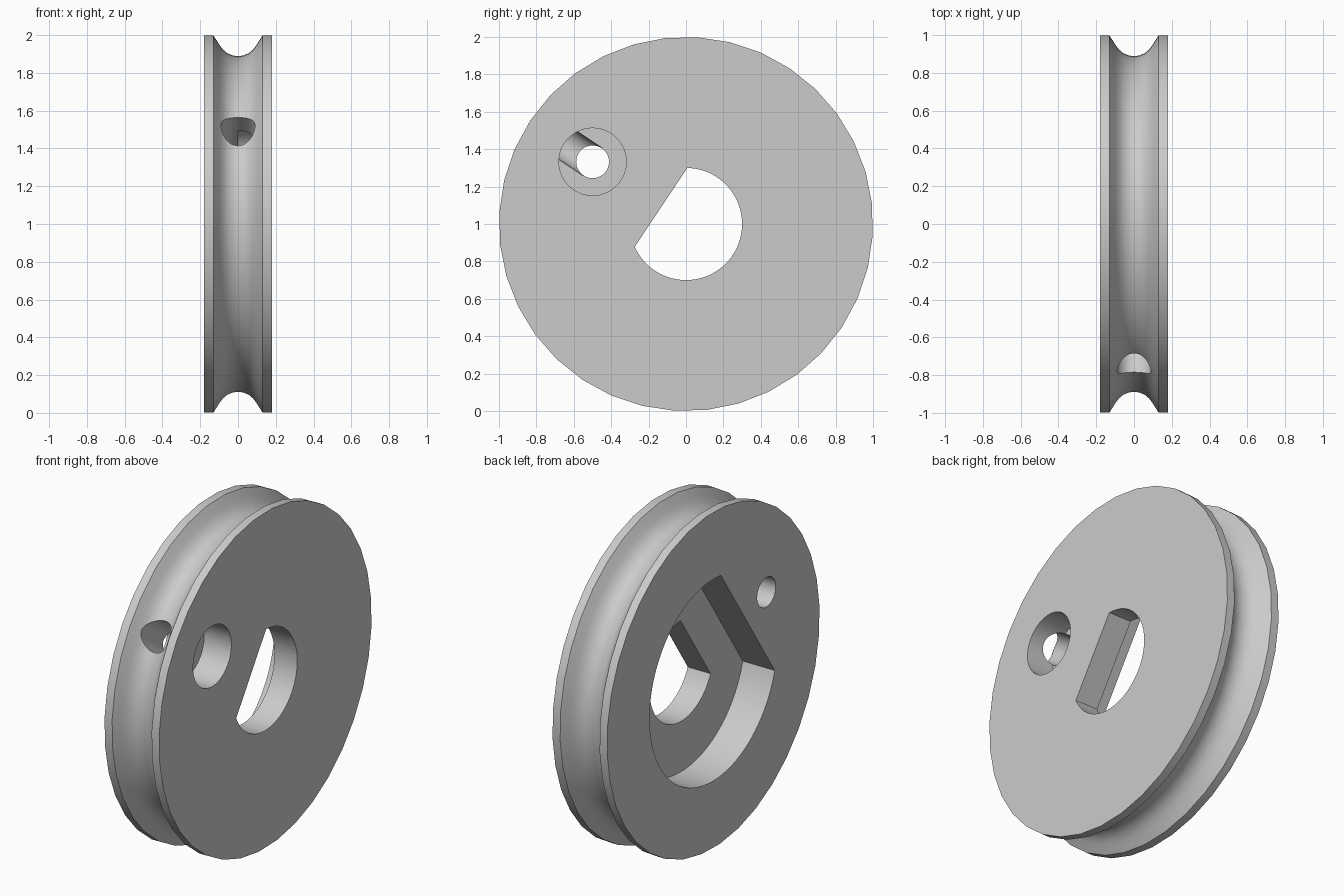
import bpy, bmesh, math
from mathutils import Matrix, Vector

old = bpy.data.objects.get("Cube")
if old:
    bpy.data.objects.remove(old, do_unlink=True)

HALF = 0.18                        # half thickness of the wheel
PHI = math.atan2(0.333, -0.5)      # direction of the cord hole around the x axis
AXIS = Vector((0, math.cos(PHI), math.sin(PHI)))
CORD = AXIS * 0.6                  # centre of the cord hole

grey = bpy.data.materials.new("plain grey")
grey.use_nodes = True
colour = (0.6, 0.6, 0.6, 1)
grey.diffuse_color = colour
grey.node_tree.nodes["Principled BSDF"].inputs["Base Color"].default_value = colour


def make(name, bm):
    bmesh.ops.recalc_face_normals(bm, faces=bm.faces)
    mesh = bpy.data.meshes.new(name)
    bm.to_mesh(mesh)
    bm.free()
    mesh.materials.append(grey)
    obj = bpy.data.objects.new(name, mesh)
    bpy.context.collection.objects.link(obj)
    obj.location.z = 1
    return obj


def round_cut(name, radius, x0, x1, centre=Vector(), flat=None, steps=64):
    """Prism along x; with flat set, a chord at that distance makes it a D."""
    bm = bmesh.new()
    half = math.acos(flat / radius) if flat else math.pi / steps
    sweep = 2 * (math.pi - half)
    verts = []
    for i in range(steps):
        a = PHI + half + sweep * i / (steps - 1)
        verts.append(bm.verts.new(centre + Vector((x0, radius * math.cos(a), radius * math.sin(a)))))
    face = bm.faces.new(verts)
    new = bmesh.ops.extrude_face_region(bm, geom=[face])["geom"]
    bmesh.ops.translate(bm, verts=[v for v in new if isinstance(v, bmesh.types.BMVert)],
                        vec=(x1 - x0, 0, 0))
    return make(name, bm)


# Grooved wheel: half profile mirrored, then revolved about x
groove = [(0.13, 1), (0.112, 0.972), (0.097, 0.948), (0.08, 0.926),
          (0.058, 0.907), (0.03, 0.894)]
side = [(HALF, 0), (HALF, 1)] + groove
profile = side + [(0, 0.89)] + [(-x, r) for x, r in reversed(side)]
bm = bmesh.new()
verts = [bm.verts.new(Vector((x, 0, 0)) + AXIS * r) for x, r in profile]
edges = [bm.edges.new(pair) for pair in zip(verts, verts[1:])]
bmesh.ops.spin(bm, geom=verts + edges, cent=(0, 0, 0), axis=(1, 0, 0),
               angle=math.tau, steps=36, use_duplicate=False)
bmesh.ops.remove_doubles(bm, verts=bm.verts, dist=0.0005)
wheel = make("grooved_wheel", bm)

# Radial cord tunnel from the cord hole out to the groove
bm = bmesh.new()
turn = AXIS.to_track_quat('Z', 'Y').to_matrix().to_4x4()
bmesh.ops.create_cone(bm, cap_ends=True, segments=48, radius1=0.09, radius2=0.09, depth=0.6,
                      matrix=Matrix.Translation(AXIS * 0.9) @ turn)
tunnel = make("cord_tunnel_cutter", bm)

# D-shaped shaft hole and recess, stepped cord hole
cutters = [
    round_cut("shaft_hole_cutter", 0.3, -0.3, 0.3, flat=0.16),
    round_cut("shaft_recess_cutter", 0.6, -0.3, 0.03, flat=0.39),
    round_cut("cord_hole_cutter", 0.0875, -0.3, 0.3, CORD),
    round_cut("cord_recess_cutter", 0.18, 0, 0.3, CORD),
    tunnel,
]

bpy.ops.object.select_all(action='DESELECT')
wheel.select_set(True)
bpy.context.view_layer.objects.active = wheel
for cutter in cutters:
    cutter.hide_render = True
    mod = wheel.modifiers.new(cutter.name, 'BOOLEAN')
    mod.operation = 'DIFFERENCE'
    mod.solver = 'EXACT'
    mod.object = cutter
    bpy.ops.object.modifier_apply(modifier=mod.name)
    bpy.data.objects.remove(cutter, do_unlink=True)

bpy.ops.object.shade_smooth_by_angle(angle=math.radians(25))
